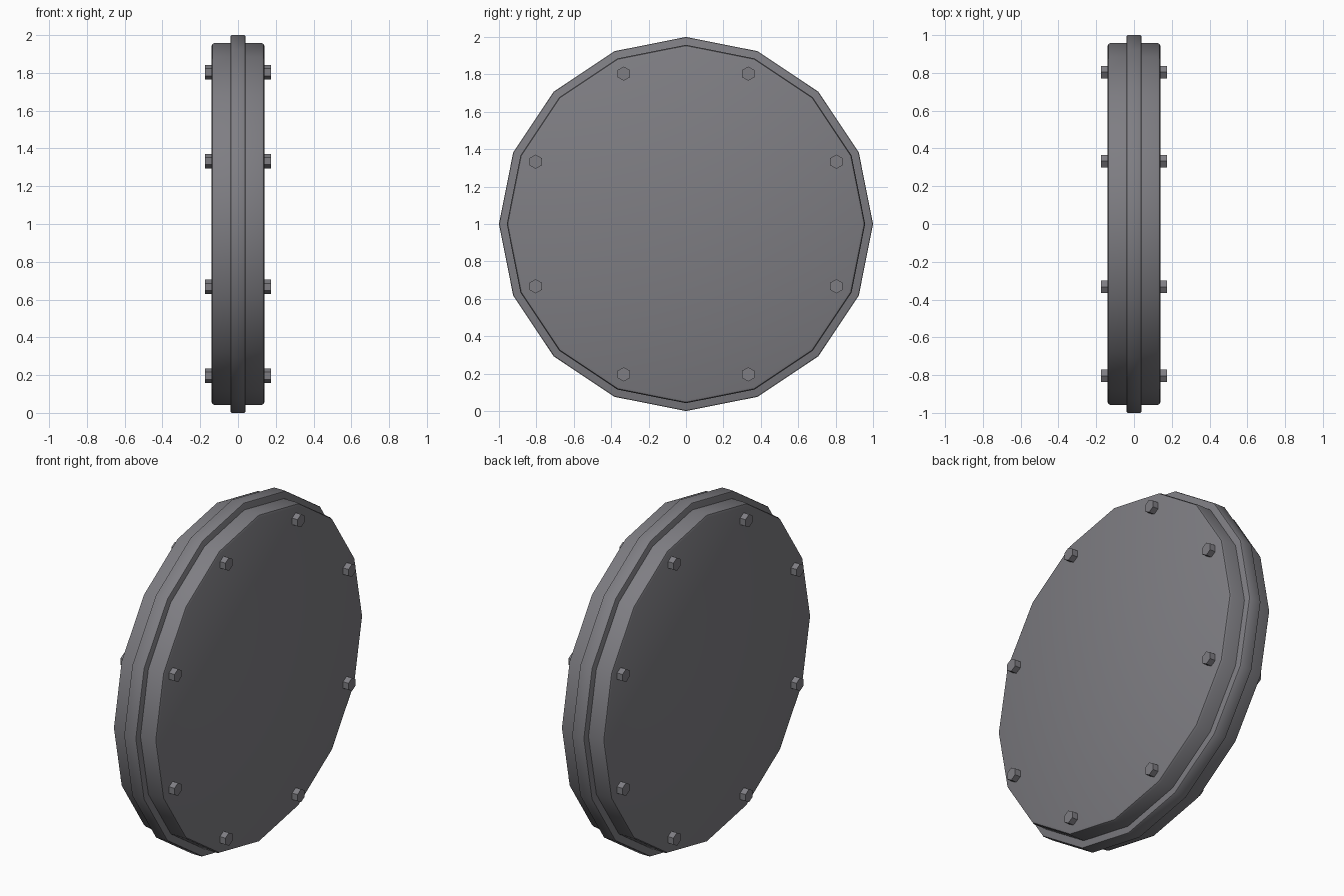
import bpy, bmesh, math

if "Cube" in bpy.data.objects:
    bpy.data.objects.remove(bpy.data.objects["Cube"])

def material(name, rgb):
    m = bpy.data.materials.new(name)
    m.diffuse_color = (*rgb, 1)
    m.use_nodes = True
    m.node_tree.nodes["Principled BSDF"].inputs["Base Color"].default_value = m.diffuse_color
    return m

steel = material("dark grey steel", (0.21, 0.207, 0.226))

def prism(name, sides, radius, half, centre, bevel=0.0):
    """Straight prism along x with one corner pointing up, optionally with softened rims."""
    bm = bmesh.new()
    rings = []
    for x in (-half, half):
        rings.append([bm.verts.new((x, radius * math.sin(2 * math.pi * i / sides),
                                    radius * math.cos(2 * math.pi * i / sides)))
                      for i in range(sides)])
    a, b = rings
    caps = [bm.faces.new(a), bm.faces.new(b)]
    for i in range(sides):
        j = (i + 1) % sides
        bm.faces.new((a[i], a[j], b[j], b[i]))
    if bevel:
        edges = list({e for f in caps for e in f.edges})
        bmesh.ops.bevel(bm, geom=edges, offset=bevel, segments=2, profile=0.5, affect='EDGES')
    bmesh.ops.recalc_face_normals(bm, faces=bm.faces)
    me = bpy.data.meshes.new(name)
    bm.to_mesh(me)
    bm.free()
    me.materials.append(steel)
    ob = bpy.data.objects.new(name, me)
    ob.location = centre
    bpy.context.collection.objects.link(ob)
    bpy.ops.object.select_all(action='DESELECT')
    ob.select_set(True)
    bpy.context.view_layer.objects.active = ob
    bpy.ops.object.shade_smooth_by_angle(angle=math.radians(30))
    return ob

# thick disc and the raised band around its middle
prism("disc_body", 16, 0.958, 0.14, (0, 0, 1), 0.016)
prism("middle_band", 16, 1.0, 0.04, (0, 0, 1), 0.008)

# hexagonal bolts on both faces
for side in (-1, 1):
    for k in range(8):
        t = math.radians(22.5 + 45 * k)
        prism("bolt", 6, 0.038, 0.025,
              (side * 0.15, 0.87 * math.sin(t), 1 + 0.87 * math.cos(t)))
